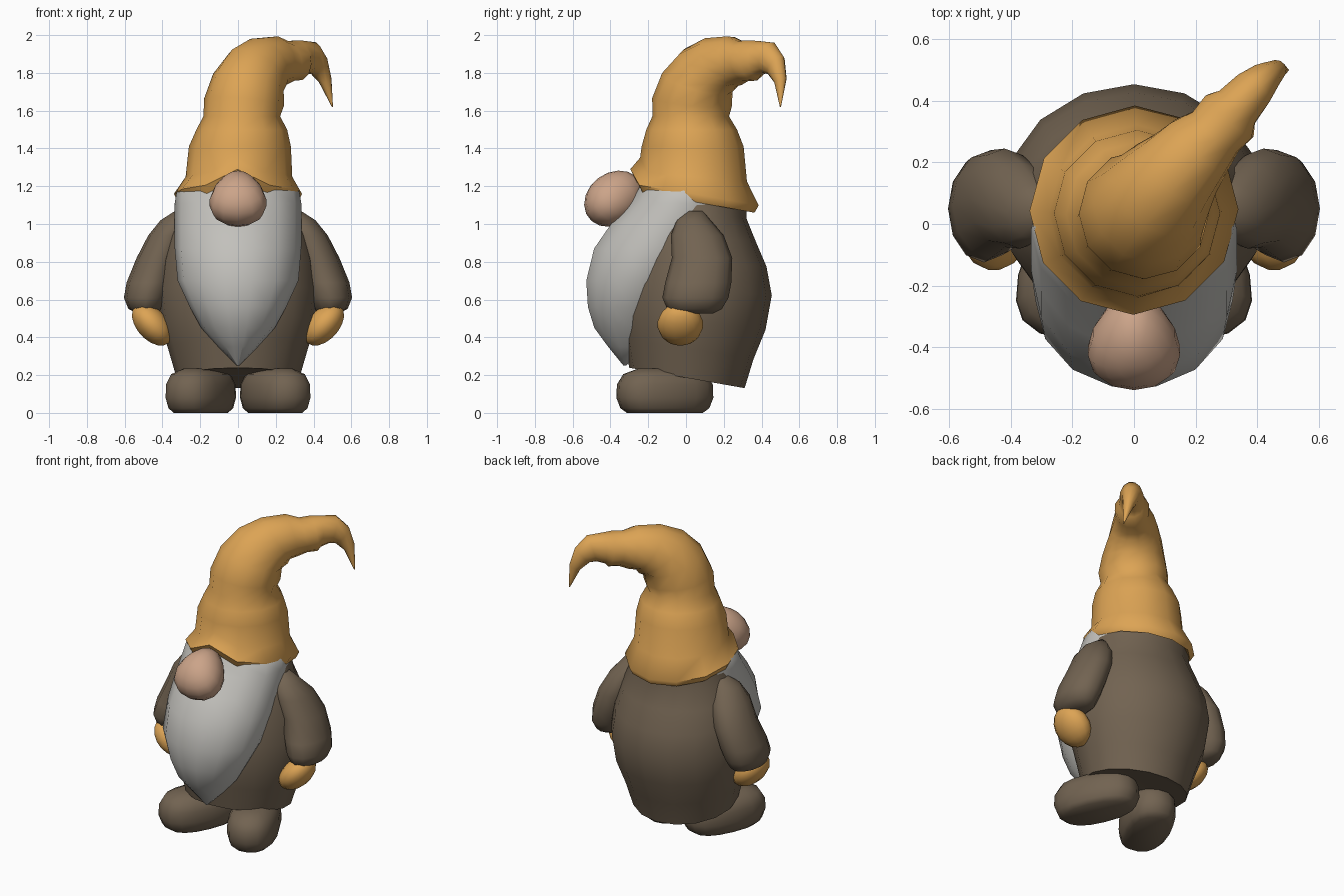
import bpy, bmesh, math
from mathutils import Vector, Matrix


def material(name, rgb):
    m = bpy.data.materials.new(name)
    m.diffuse_color = (*rgb, 1)
    return m


BROWN = material("brown cloth", (0.168, 0.125, 0.083))
ORANGE = material("mustard", (0.72, 0.37, 0.09))
GREY = material("beard grey", (0.54, 0.53, 0.50))
SKIN = material("skin", (0.60, 0.37, 0.25))


def finish(name, bm, mat, angle=50):
    bmesh.ops.recalc_face_normals(bm, faces=bm.faces)
    me = bpy.data.meshes.new(name)
    bm.to_mesh(me)
    bm.free()
    me.materials.append(mat)
    for p in me.polygons:
        p.use_smooth = True
    me.set_sharp_from_angle(angle=math.radians(angle))
    ob = bpy.data.objects.new(name, me)
    bpy.context.collection.objects.link(ob)
    return ob


def loft(name, rings, mat, n=12, azimuth=90, power=1.0, side=1, bend=None, angle=50):
    """Skin rings (x, y, z, rx, ry, tilt); tilt leans each ring toward azimuth."""
    bm = bmesh.new()
    az = math.radians(azimuth)
    u = Vector((math.cos(az), math.sin(az), 0))
    e1 = Vector((u.y, -u.x, 0))
    loops = []
    for i, (x, y, z, rx, ry, tilt) in enumerate(rings):
        a = math.radians(tilt)
        e2 = u * math.cos(a) - Vector((0, 0, math.sin(a)))
        loop = []
        for k in range(n):
            t = 2 * math.pi * k / n - az + math.pi / 2
            c, s = math.cos(t), math.sin(t)
            c = math.copysign(abs(c) ** power, c)
            s = math.copysign(abs(s) ** power, s)
            p = Vector((x, y, z)) + e1 * rx * c + e2 * ry * s
            if bend:
                p = bend(i, p)
            p.x *= side
            loop.append(bm.verts.new(p))
        loops.append(loop)
    for a, b in zip(loops, loops[1:]):
        for k in range(n):
            j = (k + 1) % n
            bm.faces.new((a[k], a[j], b[j], b[k]))
    bm.faces.new(loops[0])
    bm.faces.new(loops[-1])
    return finish(name, bm, mat, angle)


def egg(name, center, radii, rot, axis, mat, taper=0.0):
    bm = bmesh.new()
    bmesh.ops.create_uvsphere(bm, u_segments=14, v_segments=9, radius=1)
    for v in bm.verts:
        v.co.x *= 1 - taper * v.co.y
    m = (Matrix.Translation(center) @ Matrix.Rotation(math.radians(rot), 4, axis)
         @ Matrix.Diagonal((*radii, 1)))
    bmesh.ops.transform(bm, matrix=m, verts=bm.verts)
    return finish(name, bm, mat)


# Robe body, its hem dipping toward the back
loft("body", [
    (0, 0.005, 0.19, 0.27, 0.26, 10),
    (0, 0.005, 0.185, 0.325, 0.31, 10),
    (0, 0.015, 0.34, 0.37, 0.347, 9),
    (0, 0.035, 0.48, 0.415, 0.388, 6),
    (0, 0.06, 0.65, 0.43, 0.395, 4),
    (0, 0.06, 0.80, 0.41, 0.367, 4),
    (0, 0.05, 0.93, 0.375, 0.32, 4),
    (0, 0.05, 1.05, 0.325, 0.27, 4),
    (0, 0.06, 1.16, 0.30, 0.26, 4)], BROWN, n=16)

# Pointed beard sunk into the body front
loft("beard", [
    (0, 0.00, 1.24, 0.26, 0.23, 0),
    (0, -0.01, 1.17, 0.325, 0.255, 0),
    (0, -0.02, 1.11, 0.335, 0.285, 0),
    (0, -0.08, 1.00, 0.335, 0.325, 0),
    (0, -0.15, 0.87, 0.335, 0.345, 0),
    (0, -0.25, 0.70, 0.32, 0.285, 0),
    (0, -0.29, 0.56, 0.255, 0.235, 0),
    (0, -0.30, 0.45, 0.195, 0.19, 0),
    (0, -0.30, 0.35, 0.105, 0.115, 0),
    (0, -0.325, 0.25, 0.006, 0.006, 0)], GREY, n=14)

egg("nose", (0, -0.382, 1.134), (0.147, 0.168, 0.137), 37, 'X', SKIN, 0.28)


# Hat: flared brim lifted above the nose, creased cone, drooping tip
def lift_brim(i, p):
    if i < 4:
        # brim rings slope down toward the back
        slope = 0.15 if p.y < 0.04 else 0.18
        p.z -= slope * (p.y - 0.04) * (0.5 if i == 3 else 1)
        if p.y < 0:
            p.z += 0.08 * math.exp(-(p.x / 0.09) ** 2)
    return p


loft("hat", [
    (0, 0.045, 1.17, 0.27, 0.27, 0),
    (0, 0.045, 1.118, 0.312, 0.322, 0),
    (0, 0.045, 1.16, 0.337, 0.342, 0),
    (0.005, 0.04, 1.25, 0.28, 0.285, 0),
    (0.01, 0.035, 1.41, 0.27, 0.27, 0),
    (0.02, 0.03, 1.50, 0.24, 0.24, 0),
    (0.02, 0.025, 1.57, 0.203, 0.203, 0),
    (0.032, 0.032, 1.645, 0.212, 0.212, 8),
    (0.055, 0.06, 1.75, 0.19, 0.195, 20),
    (0.10, 0.12, 1.815, 0.167, 0.185, 38),
    (0.15, 0.18, 1.855, 0.143, 0.155, 58),
    (0.215, 0.255, 1.865, 0.122, 0.135, 76),
    (0.265, 0.30, 1.862, 0.10, 0.11, 80),
    (0.31, 0.35, 1.866, 0.105, 0.11, 82),
    (0.335, 0.38, 1.875, 0.08, 0.097, 92),
    (0.385, 0.435, 1.88, 0.07, 0.088, 108),
    (0.425, 0.475, 1.84, 0.052, 0.065, 132),
    (0.462, 0.50, 1.76, 0.033, 0.036, 155),
    (0.50, 0.50, 1.62, 0.003, 0.003, 165)],
    ORANGE, n=12, azimuth=48, bend=lift_brim, angle=60)

# Sleeves, mittens and shoes, mirrored left and right
for side, tag in ((1, "left"), (-1, "right")):
    loft(f"{tag}_sleeve", [
        (0.305, 0.05, 1.068, 0.03, 0.04, 0),
        (0.32, 0.04, 1.02, 0.09, 0.09, 0),
        (0.37, 0.06, 0.94, 0.105, 0.14, 0),
        (0.42, 0.085, 0.82, 0.117, 0.16, 0),
        (0.465, 0.065, 0.69, 0.125, 0.175, 0),
        (0.487, 0.05, 0.61, 0.117, 0.175, 0),
        (0.49, 0.045, 0.55, 0.09, 0.145, 0),
        (0.48, 0.04, 0.525, 0.05, 0.10, 0)], BROWN, n=12, side=side)
    egg(f"{tag}_hand", (side * 0.455, -0.03, 0.468), (0.083, 0.122, 0.132),
        side * 42, 'Y', ORANGE)
    shoe = loft(f"{tag}_shoe", [
        (0, 0, 0.00, 0.115, 0.21, 0),
        (0, 0, 0.025, 0.14, 0.245, 0),
        (0, 0, 0.08, 0.152, 0.267, 0),
        (0, 0, 0.15, 0.15, 0.264, 0),
        (0, 0, 0.205, 0.125, 0.23, 0),
        (0, 0, 0.235, 0.065, 0.15, 0)], BROWN, n=16, power=0.82)
    shoe.data.transform(Matrix.Translation((side * 0.197, -0.112, 0))
                        @ Matrix.Rotation(side * math.radians(24), 4, 'Z'))
